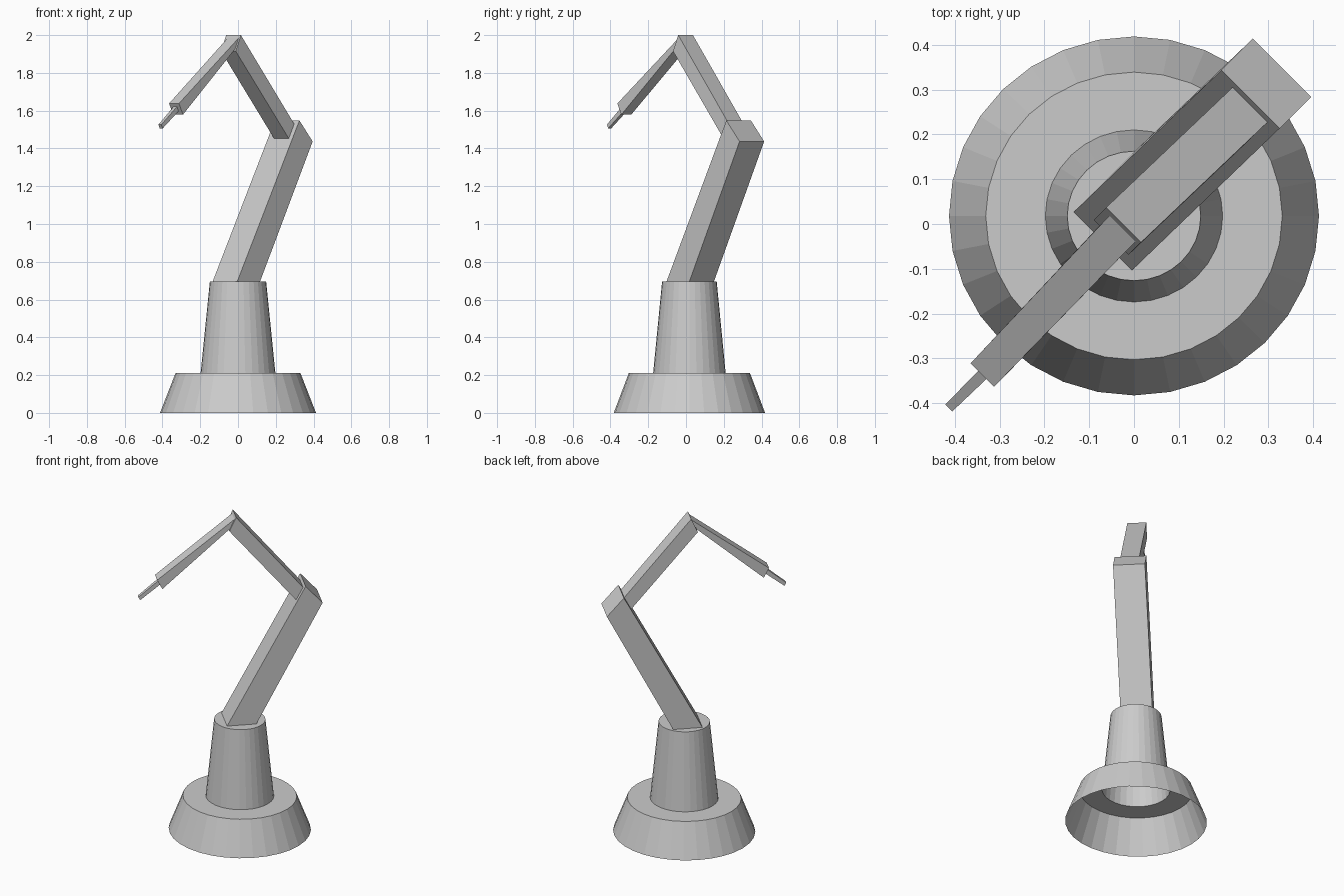
import bpy, bmesh, math

if "Cube" in bpy.data.objects:
    bpy.data.objects.remove(bpy.data.objects["Cube"])

R2 = math.sqrt(2)


def finish(bm, name):
    bmesh.ops.recalc_face_normals(bm, faces=bm.faces[:])
    mesh = bpy.data.meshes.new(name)
    bm.to_mesh(mesh)
    bm.free()
    ob = bpy.data.objects.new(name, mesh)
    bpy.context.collection.objects.link(ob)
    return ob


def stepped_rings(name, profile, sides=32, centre=(0.0, 0.018), squash=0.97):
    """Rings of (radius, z) bridged upward, open below and capped on top."""
    bm = bmesh.new()
    rings = []
    for r, z in profile:
        rings.append([bm.verts.new((centre[0] + r * math.cos(2 * math.pi * i / sides),
                                    centre[1] + r * squash * math.sin(2 * math.pi * i / sides), z))
                      for i in range(sides)])
    for a, b in zip(rings, rings[1:]):
        for i in range(sides):
            j = (i + 1) % sides
            bm.faces.new((a[i], a[j], b[j], b[i]))
    bm.faces.new(rings[-1])
    return finish(bm, name)


def segment(name, start, end):
    """Arm segment in the diagonal plane. Each end is
    (upper u, upper z, lower u, lower z, side centre, half width)."""
    bm = bmesh.new()
    loops = []
    for u1, z1, u2, z2, c, h in (start, end):
        pts = [(u1, c - h, z1), (u1, c + h, z1), (u2, c + h, z2), (u2, c - h, z2)]
        loops.append([bm.verts.new(((u + v) / R2, (u - v) / R2, z)) for u, v, z in pts])
    a, b = loops
    for i in range(4):
        j = (i + 1) % 4
        bm.faces.new((a[i], a[j], b[j], b[i]))
    bm.faces.new(b)
    return finish(bm, name)


# Flared foot and tapered column, one hollow stepped shell
stepped_rings("base_and_column",
              [(0.413, 0.0), (0.331, 0.21), (0.198, 0.21), (0.149, 0.695)])

# Lower arm leaning back from the column top
segment("lower_arm",
        (-0.076, 0.695, 0.095, 0.695, -0.022, 0.092),
        (0.381, 1.548, 0.480, 1.437, -0.013, 0.092))

# Middle arm rising forward from the inner face of the lower arm
segment("middle_arm",
        (0.371, 1.53, 0.330, 1.453, -0.005, 0.055),
        (-0.018, 2.0, -0.057, 1.915, -0.015, 0.055))

# Forearm dropping toward the front left
segment("forearm",
        (-0.026, 1.984, -0.050, 1.928, -0.011, 0.041),
        (-0.478, 1.638, -0.448, 1.579, -0.001, 0.037))

# Thin tool tip
segment("tool_tip",
        (-0.469, 1.621, -0.457, 1.597, -0.001, 0.013),
        (-0.583, 1.526, -0.573, 1.506, -0.002, 0.011))
